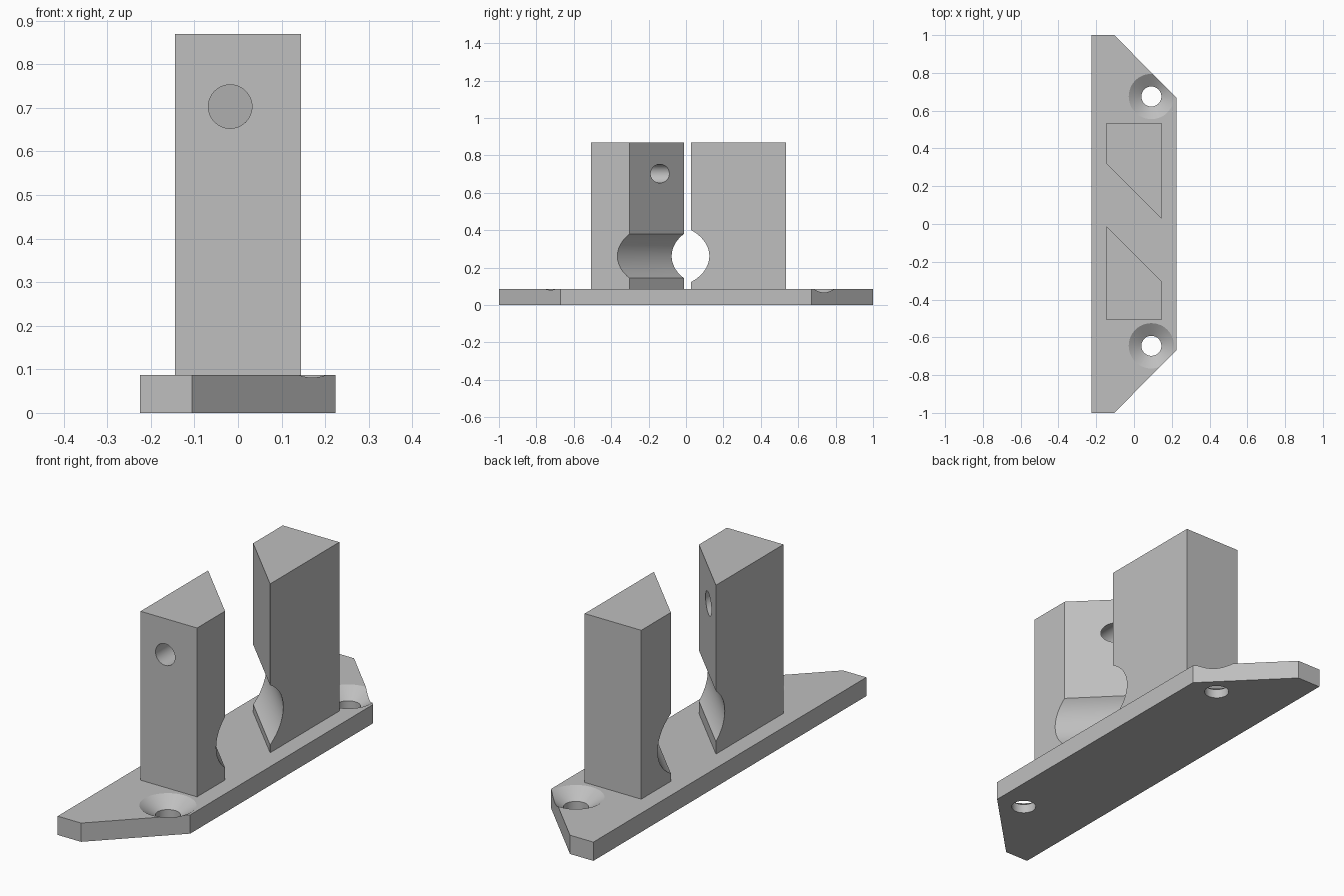
import bpy, bmesh, math
from mathutils import Matrix, Vector

cube = bpy.data.objects.get("Cube")
if cube:
    bpy.data.objects.remove(cube, do_unlink=True)

GREY = (0.52, 0.52, 0.52, 1)
mat = bpy.data.materials.new("plain grey")
mat.use_nodes = True
mat.diffuse_color = GREY
mat.node_tree.nodes["Principled BSDF"].inputs["Base Color"].default_value = GREY

PLATE_TOP = 0.087
POST_TOP = 0.87


def add_object(name, bm):
    bmesh.ops.recalc_face_normals(bm, faces=bm.faces)
    mesh = bpy.data.meshes.new(name)
    bm.to_mesh(mesh)
    bm.free()
    mesh.materials.append(mat)
    obj = bpy.data.objects.new(name, mesh)
    bpy.context.collection.objects.link(obj)
    return obj


def prism(name, outline, z0, z1):
    bm = bmesh.new()
    face = bm.faces.new([bm.verts.new((x, y, z0)) for x, y in outline])
    top = bmesh.ops.extrude_face_region(bm, geom=[face])["geom"]
    verts = [v for v in top if isinstance(v, bmesh.types.BMVert)]
    bmesh.ops.translate(bm, vec=(0, 0, z1 - z0), verts=verts)
    return add_object(name, bm)


def cylinder(name, centre, axis, r1, r2, length, segments=48):
    bm = bmesh.new()
    turn = Vector(axis).to_track_quat("Z", "Y").to_matrix().to_4x4()
    bmesh.ops.create_cone(bm, cap_ends=True, segments=segments, radius1=r1,
                          radius2=r2, depth=length,
                          matrix=Matrix.Translation(centre) @ turn)
    return add_object(name, bm)


def cut(target, cutter):
    cutter.hide_render = True
    mod = target.modifiers.new("cut", "BOOLEAN")
    mod.operation = "DIFFERENCE"
    mod.solver = "EXACT"
    mod.object = cutter
    bpy.context.view_layer.objects.active = target
    bpy.ops.object.modifier_apply(modifier=mod.name)
    bpy.data.objects.remove(cutter, do_unlink=True)


# Base plate with two clipped corners
plate = prism("base_plate", [(-0.225, -1), (-0.105, -1), (0.224, -0.67),
                             (0.224, 0.67), (-0.105, 1), (-0.225, 1)], 0, PLATE_TOP)

# Countersunk screw holes
SINK, HOLE, DEPTH = 0.12, 0.053, 0.045
for y in (-0.645, 0.675):
    cut(plate, cylinder("screw_hole", (0.092, y, 0), (0, 0, 1), HOLE, HOLE, 0.5))
    slope = (SINK - HOLE) / DEPTH
    rise = 0.02
    cut(plate, cylinder("countersink", (0.092, y, PLATE_TOP + (rise - DEPTH) / 2),
                        (0, 0, 1), HOLE, SINK + slope * rise, DEPTH + rise))

# Two upright posts with slanted inner faces
W = 0.145
front_post = prism("front_post", [(-W, -0.507), (W, -0.507), (W, -0.302), (-W, -0.012)],
                   PLATE_TOP - 0.005, POST_TOP)
back_post = prism("back_post", [(W, 0.535), (-W, 0.535), (-W, 0.318), (W, 0.028)],
                  PLATE_TOP - 0.005, POST_TOP)

# Round channel running diagonally between the posts
for post in (front_post, back_post):
    cut(post, cylinder("channel", (0.012, 0.012, 0.262), (1, -1, 0), 0.174, 0.174, 2))

# Cross hole through the front post
cut(front_post, cylinder("cross_hole", (-0.018, -0.3, 0.703), (0, 1, 0), 0.05, 0.05, 1))

# Smooth the round cuts while keeping edges sharp
for obj in (plate, front_post, back_post):
    bpy.ops.object.select_all(action="DESELECT")
    obj.select_set(True)
    bpy.context.view_layer.objects.active = obj
    bpy.ops.object.shade_smooth_by_angle(angle=math.radians(25))
